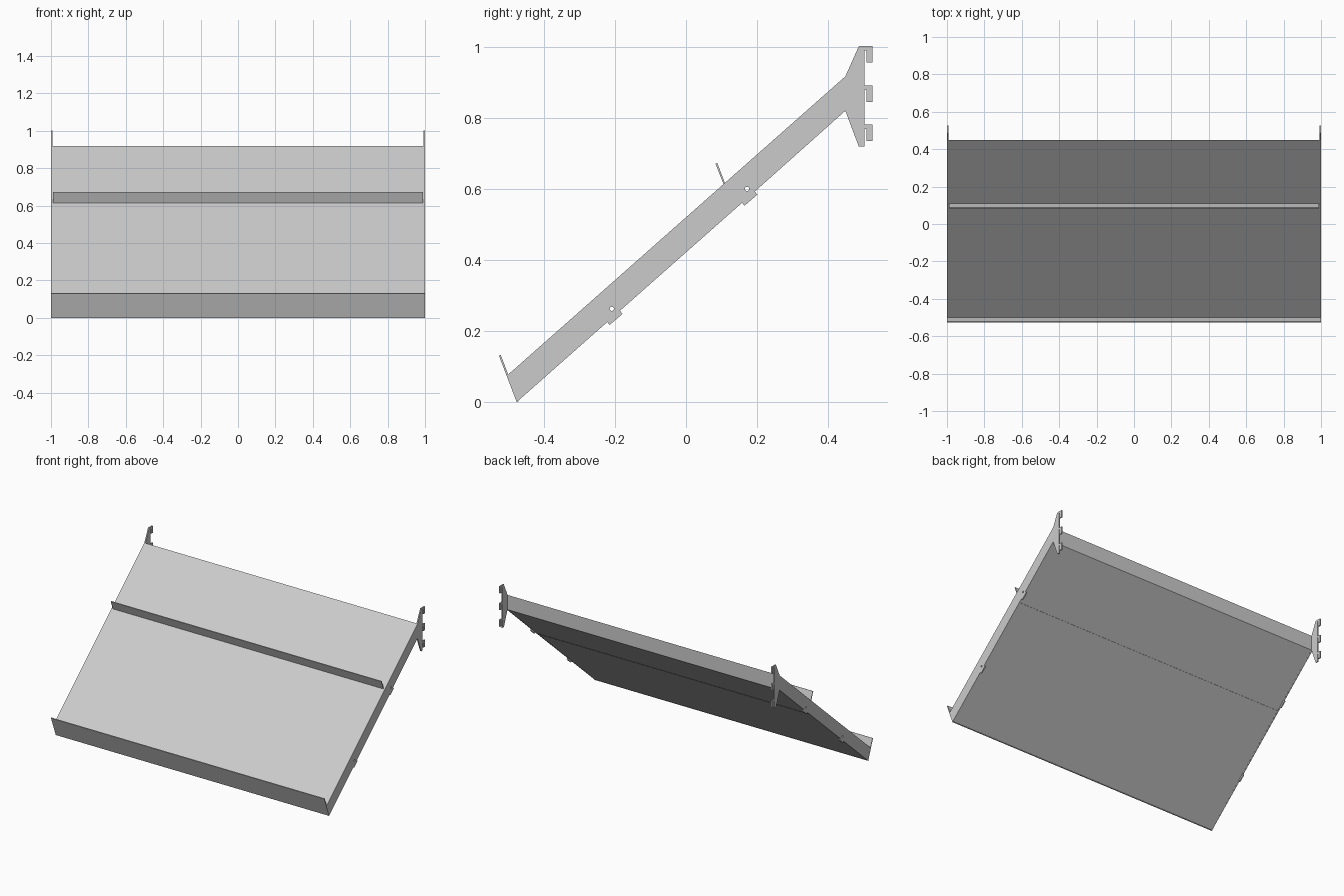
import bpy
import bmesh
from math import pi, sin, cos

if "Cube" in bpy.data.objects:
    bpy.data.objects.remove(bpy.data.objects["Cube"])


def plate(name, loops, x, width):
    """Fill closed (y, z) loops (inner loops become holes), extrude along x."""
    cu = bpy.data.curves.new(name, 'CURVE')
    cu.dimensions = '2D'
    cu.fill_mode = 'BOTH'
    cu.extrude = width / 2
    for pts in loops:
        sp = cu.splines.new('POLY')
        sp.points.add(len(pts) - 1)
        for p, (y, z) in zip(sp.points, pts):
            p.co = (y, z, 0, 1)
        sp.use_cyclic_u = True
    ob = bpy.data.objects.new(name, cu)
    bpy.context.collection.objects.link(ob)
    ob.rotation_euler = (pi / 2, 0, pi / 2)
    ob.location.x = x
    bpy.ops.object.select_all(action='DESELECT')
    ob.select_set(True)
    bpy.context.view_layer.objects.active = ob
    bpy.ops.object.convert(target='MESH')
    # weld the caps to the walls, face everything outwards, flat shading
    ob = bpy.context.object
    bm = bmesh.new()
    bm.from_mesh(ob.data)
    bmesh.ops.remove_doubles(bm, verts=bm.verts, dist=0.0001)
    bmesh.ops.recalc_face_normals(bm, faces=bm.faces)
    for f in bm.faces:
        f.smooth = False
    for e in bm.edges:
        e.smooth = True
    bm.to_mesh(ob.data)
    bm.free()
    return ob


def circle(y, z, r, n=12):
    return [(y + r * cos(2 * pi * i / n), z + r * sin(2 * pi * i / n)) for i in range(n)]


def tab(y):
    # small locking tab below the sloping bottom edge
    z = 0.002 + (y + 0.475) * 0.884
    return [(y, z), (y + 0.007, z - 0.008),
            (y + 0.043, z + 0.023), (y + 0.036, z + 0.032)]


def hook(z):
    # wall hook, listed from its lower edge upwards
    return [(0.503, z - 0.012), (0.509, z - 0.012), (0.509, z - 0.046),
            (0.526, z - 0.046), (0.526, z), (0.503, z)]


# side brackets with tabs, hooks and round holes
outline = [(-0.475, 0.002)] + tab(-0.222) + tab(0.158)
outline += [(0.449, 0.821), (0.487, 0.72), (0.503, 0.72)]
for z in (0.782, 0.892, 1.003):
    outline += hook(z)
outline += [(0.487, 1.003), (0.449, 0.918), (-0.503, 0.076)]
holes = [circle(-0.209, 0.263, 0.006), circle(0.172, 0.601, 0.006)]
for side, x in (("left", -0.996), ("right", 0.996)):
    plate(side + "_bracket", [outline] + holes, x, 0.008)

# hollow sloping shelf, open at both ends
plate("shelf", [[(-0.474, 0.003), (0.449, 0.821), (0.449, 0.918), (-0.503, 0.076)],
                [(-0.470, 0.013), (0.444, 0.824), (0.444, 0.907), (-0.497, 0.074)]], 0, 1.984)

# front lip, full width
plate("front_lip", [[(-0.477, 0.0), (-0.472, 0.002), (-0.522, 0.133), (-0.527, 0.131)]], 0, 2.0)

# divider passing down through the shelf
plate("divider", [[(0.135, 0.5405), (0.138, 0.5435), (0.088, 0.674), (0.083, 0.672)]], 0, 1.98)
